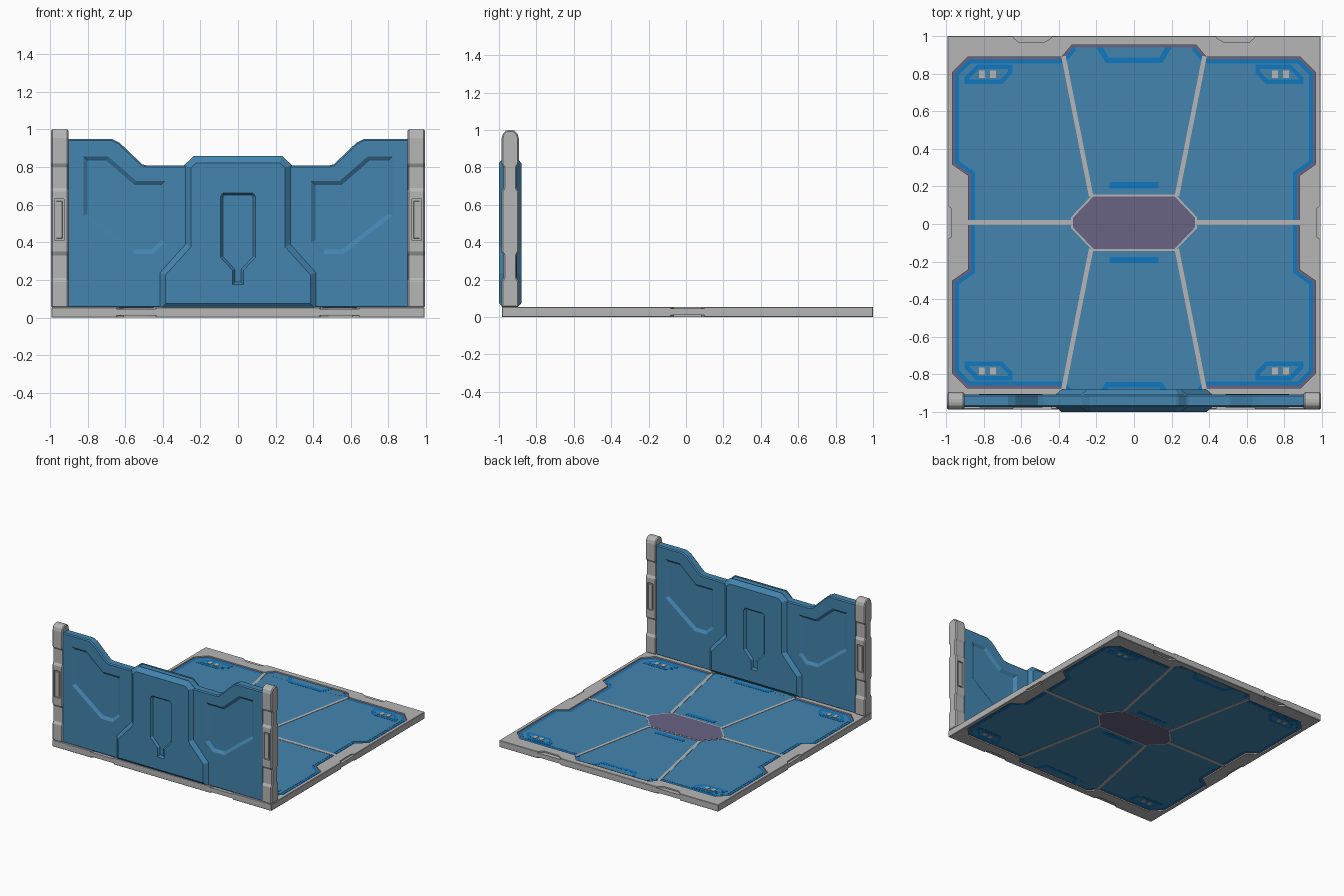
import bpy, bmesh
from mathutils import Vector

if "Cube" in bpy.data.objects:
    bpy.data.objects.remove(bpy.data.objects["Cube"])

CY, MID, WY = 0.0075, 0.0275, -0.94   # floor centre y, floor mid height, wall centre y


def material(name, rgb):
    m = bpy.data.materials.new(name)
    m.diffuse_color = (*rgb, 1)
    m.use_nodes = True
    m.node_tree.nodes["Principled BSDF"].inputs["Base Color"].default_value = m.diffuse_color
    return m


GRAY = material("light_gray", (0.47, 0.47, 0.47))
BLUE = material("steel_blue", (0.056, 0.235, 0.43))
BRIGHT = material("bright_blue", (0.005, 0.19, 0.52))
MAUVE = material("mauve", (0.14, 0.125, 0.23))


def inset(pts, d):
    """Offset a closed polygon inward by d with mitred corners."""
    n = len(pts)
    area = sum(pts[i][0] * pts[(i + 1) % n][1] - pts[(i + 1) % n][0] * pts[i][1] for i in range(n))
    s = 1 if area > 0 else -1
    out = []
    for i in range(n):
        p = Vector(pts[i])
        e1 = (p - Vector(pts[i - 1])).normalized()
        e2 = (Vector(pts[(i + 1) % n]) - p).normalized()
        n1, n2 = Vector((-e1.y, e1.x)) * s, Vector((-e2.y, e2.x)) * s
        q = p + (n1 + n2) * (d / (1 + n1.dot(n2)))
        out.append((q.x, q.y))
    return out


def prism(name, pts, a, b, axis, mat, taper=0.0):
    """Extrude a polygon from level a to b along an axis, inset by taper at b."""
    place = {"x": lambda p, l: (l, p[0], p[1]),
             "y": lambda p, l: (p[0], l, p[1]),
             "z": lambda p, l: (p[0], p[1], l)}[axis]
    bm = bmesh.new()
    lo = [bm.verts.new(place(p, a)) for p in pts]
    hi = [bm.verts.new(place(p, b)) for p in (inset(pts, taper) if taper else pts)]
    bm.faces.new(lo)
    bm.faces.new(hi)
    n = len(pts)
    for i in range(n):
        bm.faces.new((lo[i], lo[(i + 1) % n], hi[(i + 1) % n], hi[i]))
    bmesh.ops.recalc_face_normals(bm, faces=bm.faces)
    me = bpy.data.meshes.new(name)
    bm.to_mesh(me)
    bm.free()
    me.materials.append(mat)
    ob = bpy.data.objects.new(name, me)
    bpy.context.collection.objects.link(ob)
    return ob


def apply(ob, mod):
    bpy.context.view_layer.objects.active = ob
    bpy.ops.object.modifier_apply(modifier=mod.name)


def cut(ob, cutter):
    mod = ob.modifiers.new("cut", "BOOLEAN")
    mod.operation, mod.object, mod.solver = "DIFFERENCE", cutter, "EXACT"
    apply(ob, mod)
    bpy.data.objects.remove(cutter)


def bevel(ob, w):
    mod = ob.modifiers.new("bevel", "BEVEL")
    mod.width, mod.segments = w, 1
    mod.limit_method, mod.angle_limit = "ANGLE", 0.6
    apply(ob, mod)


def slab(name, pts, half, mat):
    """Floor layer, equally thick above and below the floor's middle."""
    return prism(name, [(x, y + CY) for x, y in pts], MID - half, MID + half, "z", mat)


def mirror_half(pts):
    return pts + [(-x, z) for x, z in reversed(pts)]


def mirror_quarter(q):
    top = mirror_half(q)
    return top + [(x, -y) for x, y in reversed(top)]


def rect(x0, x1, y0, y1):
    return [(x0, y0), (x1, y0), (x1, y1), (x0, y1)]


def flip(pts, sx, sy=1):
    return [(x * sx, y * sy) for x, y in pts]


def bar(p, q, w):
    p, q = Vector(p), Vector(q)
    d = (q - p).normalized() * w / 2
    n = Vector((-d.y, d.x))
    return [tuple(v) for v in (p + n, p - n, q - n, q + n)]


# Floor frame with shaped opening and shallow edge notches
opening = mirror_quarter([(0.88, 0.25), (0.965, 0.31), (0.965, 0.80),
                          (0.885, 0.88), (0.385, 0.88), (0.33, 0.945)])
E = 0.9925
frame = prism("floor_frame", rect(-E, E, CY - E, CY + E), 0, 0.055, "z", GRAY)
bevel(frame, 0.003)
cut(frame, prism("cutter", [(x, y + CY) for x, y in opening], -0.1, 0.2, "z", GRAY))
end_notch = [(0.42, 1.02), (0.44, E - 0.01), (0.48, E - 0.036), (0.61, E - 0.036),
             (0.64, E - 0.01), (0.66, 1.02)]
side_notch = [(1.02, -0.11), (E - 0.022, -0.075), (E - 0.022, 0.075), (1.02, 0.11)]
notches = [flip(end_notch, sx, sy) for sx in (1, -1) for sy in (1, -1)]
notches += [flip(side_notch, sx) for sx in (1, -1)]
for pts in notches:
    for z0, z1 in ((0.045, 0.1), (-0.1, 0.010)):
        cut(frame, prism("cutter", [(x, y + CY) for x, y in pts], z0, z1, "z", GRAY))

# Nested floor layers: mauve seam, bright trim, blue deck
slab("floor_seam", opening, 0.018, MAUVE)
slab("floor_trim", inset(opening, 0.014), 0.0195, BRIGHT)
slab("floor_deck", inset(opening, 0.034), 0.021, BLUE)

# Centre plate
hexa = mirror_quarter([(0.325, 0.025), (0.215, 0.14)])
slab("centre_plate_rim", inset(hexa, -0.010), 0.0235, GRAY)
slab("centre_plate", hexa, 0.0245, MAUVE)

# Dividers and painted marks of the deck
cell_frame = [(0.90, 0.775), (0.835, 0.84), (0.645, 0.84), (0.645, 0.795), (0.70, 0.738), (0.90, 0.738)]
chevron = [(-0.20, 0.93), (-0.15, 0.848), (0.15, 0.848), (0.20, 0.93),
           (0.165, 0.93), (0.135, 0.878), (-0.135, 0.878), (-0.165, 0.93)]
for sy in (1, -1):
    slab("deck_end", flip(rect(-0.31, 0.31, 0.87, 0.932), 1, sy), 0.0215, BLUE)
    slab("end_chevron", flip(chevron, 1, sy), 0.0225, BRIGHT)
    slab("centre_dash", flip(rect(-0.13, 0.13, 0.182, 0.216), 1, sy), 0.0225, BRIGHT)
    for sx in (1, -1):
        slab("slanted_divider", flip(bar((0.375, 0.885), (0.228, 0.14), 0.024), sx, sy), 0.0235, GRAY)
        slab("corner_mark", flip(cell_frame, sx, sy), 0.0225, BRIGHT)
        slab("corner_mark_middle", flip(inset(cell_frame, 0.024), sx, sy), 0.0235, BLUE)
        for x in (0.75, 0.808):
            slab("corner_lamp", flip(rect(x - 0.015, x + 0.015, 0.77, 0.808), sx, sy), 0.026, GRAY)
for sx in (1, -1):
    slab("straight_divider", flip(bar((0.32, 0), (0.885, 0), 0.028), sx), 0.0235, GRAY)

# Wall panel with sloped pockets on both faces
wall = prism("wall_panel", mirror_half([(0.91, 0.05), (0.91, 0.95), (0.67, 0.95), (0.63, 0.93),
                                        (0.51, 0.815), (0.48, 0.808), (0.285, 0.808), (0.23, 0.85)]),
             WY - 0.034, WY + 0.034, "y", BLUE)
bevel(wall, 0.008)
upper_pocket = [(0.825, 0.54), (0.825, 0.86), (0.69, 0.86), (0.54, 0.73), (0.385, 0.73),
                (0.385, 0.40), (0.45, 0.335), (0.56, 0.335)]
lower_pocket = [(0.825, 0.445), (0.80, 0.445), (0.485, 0.205), (0.485, 0.125), (0.60, 0.125), (0.825, 0.29)]
slot = mirror_half([(0.03, 0.175), (0.03, 0.25), (0.095, 0.32), (0.095, 0.645), (0.08, 0.665)])
rib = mirror_half([(0.42, 0.04), (0.42, 0.24), (0.285, 0.39), (0.285, 0.812), (0.235, 0.858)])
for side, label in ((-1, "front"), (1, "back")):
    for sx in (1, -1):
        for pts in (upper_pocket, lower_pocket):
            cut(wall, prism("cutter", flip(pts, sx), WY + side * 0.036, WY + side * 0.018,
                            "y", BLUE, 0.026))
    # Raised middle of the wall with its slot
    ridge = prism("wall_ridge_" + label, rib, WY + side * 0.030, WY + side * 0.060, "y", BLUE, 0.035)
    cut(ridge, prism("cutter", slot, WY + side * 0.062, WY + side * 0.044, "y", BLUE, 0.014))

# Posts at both ends, waisted twice, round on top, with a recessed plate
h, n = 0.046, 0.035
post_half = [(h, 0.053), (h, 0.19), (n, 0.21), (n, 0.33), (h, 0.35), (h, 0.67), (n, 0.69),
             (n, 0.80), (h, 0.82), (h, 0.955), (0.039, 0.98), (0.024, 0.996), (0.010, 1.0)]
profile = [(y + WY, z) for y, z in mirror_half(post_half)]
for sx, label in ((1, "right"), (-1, "left")):
    post = prism("post_" + label, profile, sx * 0.902, sx * 0.994, "x", GRAY)
    bevel(post, 0.007)
    for side in (1, -1):
        window = rect(sx * 0.95 - 0.026, sx * 0.95 + 0.026, 0.41, 0.63)
        cut(post, prism("cutter", window, WY + side * 0.06, WY + side * 0.034, "y", GRAY))
        prism("post_plate_" + label, inset(window, 0.009), WY + side * 0.03, WY + side * 0.041,
              "y", GRAY, 0.003)
